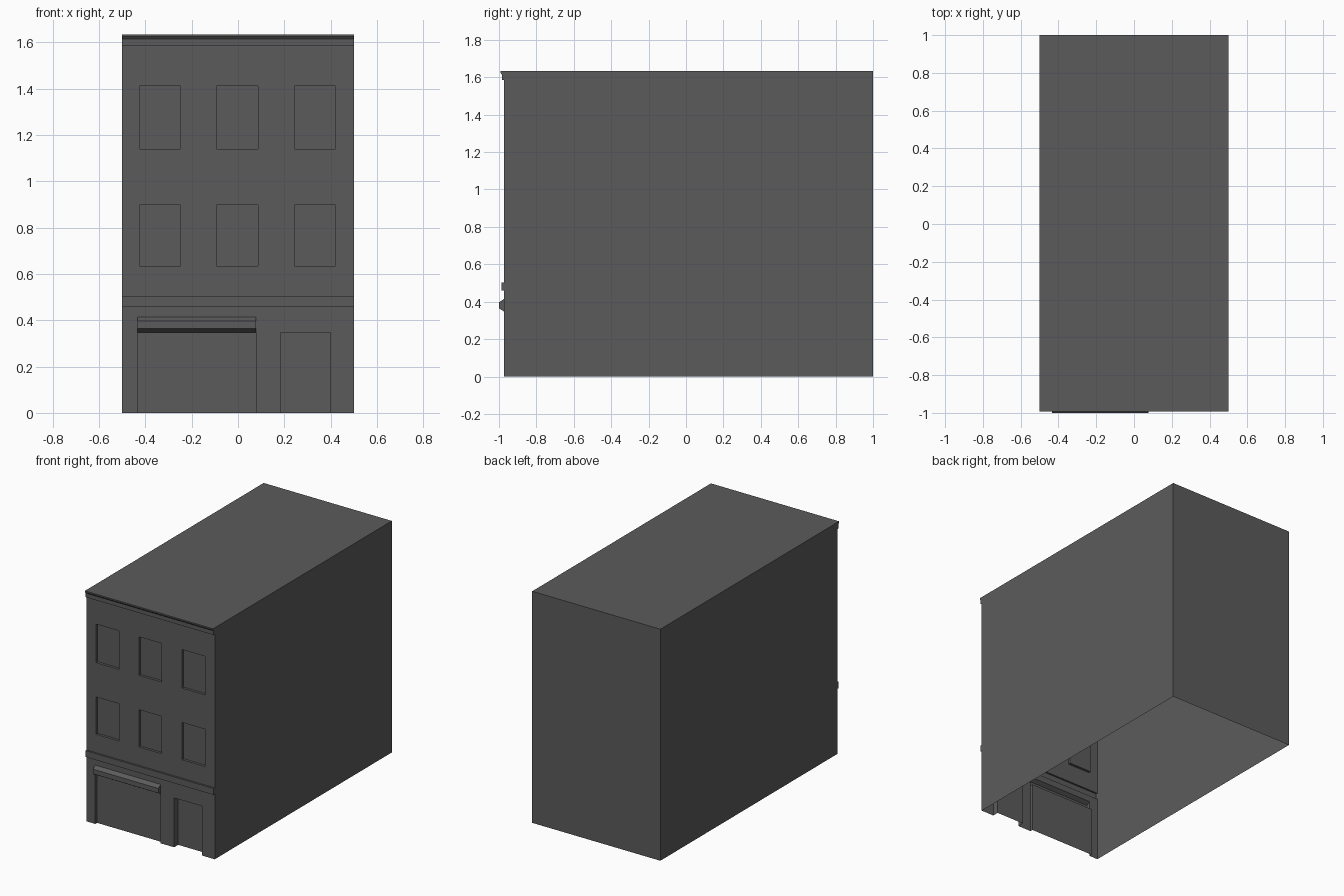
import bpy

if "Cube" in bpy.data.objects:
    bpy.data.objects.remove(bpy.data.objects["Cube"])

WALL = -0.973          # y of the facade plane
HALF, TOP, BACK = 0.5, 1.633, 1.0

# Dark grey for the whole building
dark = bpy.data.materials.new("dark_grey")
dark.diffuse_color = (0.105, 0.105, 0.105, 1)
dark.use_nodes = True
dark.node_tree.nodes["Principled BSDF"].inputs["Base Color"].default_value = dark.diffuse_color


def make(name, faces):
    """Build an object from a list of polygons, welding shared corners."""
    verts, index, polys = [], {}, []
    for face in faces:
        poly = []
        for p in face:
            key = tuple(round(c, 4) for c in p)
            if key not in index:
                index[key] = len(verts)
                verts.append(key)
            poly.append(index[key])
        polys.append(poly)
    mesh = bpy.data.meshes.new(name)
    mesh.from_pydata(verts, [], polys)
    mesh.materials.append(dark)
    obj = bpy.data.objects.new(name, mesh)
    bpy.context.collection.objects.link(obj)
    return obj


def moulding(name, x0, x1, profile):
    """Hollow strip: (y, z) profile from bottom to top, open at the back, capped ends."""
    faces = [[(x0, *a), (x1, *a), (x1, *b), (x0, *b)]
             for a, b in zip(profile, profile[1:])]
    faces.append([(x0, *p) for p in reversed(profile)])
    faces.append([(x1, *p) for p in profile])
    for face in faces[-2:]:
        face.reverse()
    return make(name, faces)


def recess(name, x0, x1, z0, z1, depth):
    """Inset panel with reveals; ground-level openings have no sill."""
    ring = [(x0, z0), (x1, z0), (x1, z1), (x0, z1)]
    y = WALL + depth
    faces = [[(x, y, z) for x, z in ring]]
    for i, (a, b) in enumerate(zip(ring, ring[1:] + ring[:1])):
        if i == 0 and z0 == 0:
            continue
        faces.append([(a[0], WALL, a[1]), (b[0], WALL, b[1]),
                      (b[0], y, b[1]), (a[0], y, a[1])])
    return make(name, faces)


# Side walls, back wall and roof, open underneath
make("building_shell", [
    [(HALF, WALL, 0), (HALF, BACK, 0), (HALF, BACK, TOP), (HALF, WALL, TOP)],
    [(-HALF, BACK, 0), (-HALF, WALL, 0), (-HALF, WALL, TOP), (-HALF, BACK, TOP)],
    [(HALF, BACK, 0), (-HALF, BACK, 0), (-HALF, BACK, TOP), (HALF, BACK, TOP)],
    [(-HALF, WALL, TOP), (HALF, WALL, TOP), (HALF, BACK, TOP), (-HALF, BACK, TOP)],
])

# Recessed openings
holes = []
for row, (z0, z1) in enumerate([(0.634, 0.897), (1.139, 1.411)]):
    for col, x in enumerate([-0.337, -0.003, 0.333]):
        hole = (x - 0.089, x + 0.089, z0, z1)
        recess(f"window_{row}_{col}", *hole, 0.018)
        holes.append(hole)
shop = (-0.433, 0.078, 0, 0.348)
door = (0.183, 0.4, 0, 0.348)
recess("shop_front", *shop, 0.02)
recess("door", *door, 0.045)
holes += [shop, door]

# Mouldings and awning box
moulding("cornice", -HALF, HALF, [(WALL, 1.586), (-0.985, 1.586), (-0.985, 1.615),
                                  (-0.992, 1.624), (-0.992, TOP), (WALL, TOP)])
moulding("string_course", -HALF, HALF, [(WALL, 0.459), (-0.986, 0.459),
                                        (-0.986, 0.504), (WALL, 0.504)])
moulding("awning", shop[0], shop[1], [(WALL, 0.348), (-1, 0.364),
                                      (-1, 0.397), (WALL, 0.415)])
holes += [(-HALF, HALF, 1.586, TOP), (-HALF, HALF, 0.459, 0.504),
          (shop[0], shop[1], 0.348, 0.415)]

# Facade: grid of wall cells leaving out every opening
xs = sorted({round(v, 4) for h in holes for v in h[:2]} | {-HALF, HALF})
zs = sorted({round(v, 4) for h in holes for v in h[2:]} | {0, TOP})
cells = []
for x0, x1 in zip(xs, xs[1:]):
    for z0, z1 in zip(zs, zs[1:]):
        cx, cz = (x0 + x1) / 2, (z0 + z1) / 2
        if not any(h[0] < cx < h[1] and h[2] < cz < h[3] for h in holes):
            cells.append([(x0, WALL, z0), (x1, WALL, z0), (x1, WALL, z1), (x0, WALL, z1)])
make("facade_wall", cells)
